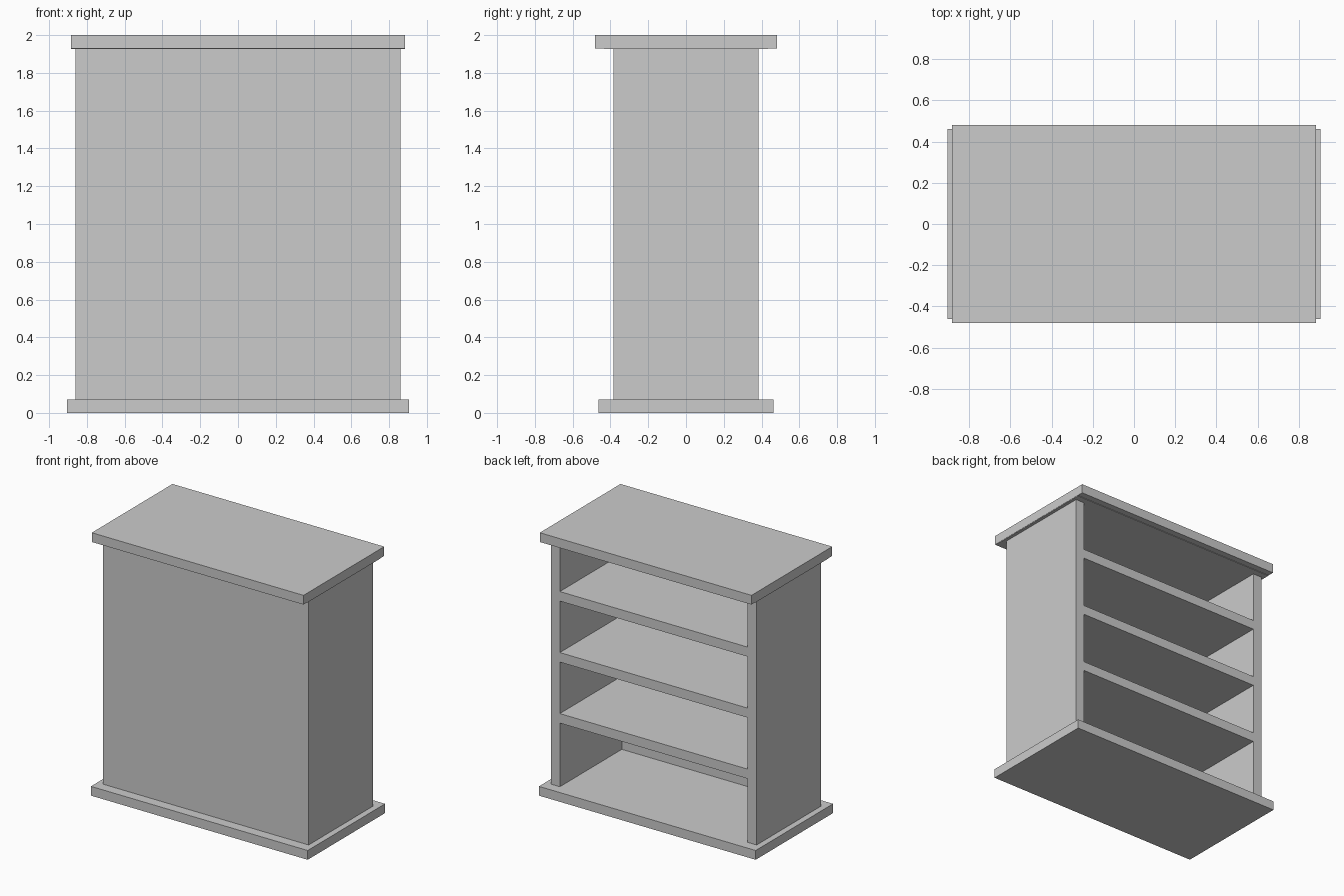
import bpy, bmesh

if "Cube" in bpy.data.objects:
    bpy.data.objects.remove(bpy.data.objects["Cube"])


def prism(name, outline, z0, z1):
    """Extrude a plan outline from z0 up to z1."""
    bm = bmesh.new()
    face = bm.faces.new([bm.verts.new((x, y, z0)) for x, y in outline])
    top = bmesh.ops.extrude_face_region(bm, geom=[face])["geom"]
    verts = [v for v in top if isinstance(v, bmesh.types.BMVert)]
    bmesh.ops.translate(bm, verts=verts, vec=(0, 0, z1 - z0))
    bmesh.ops.recalc_face_normals(bm, faces=bm.faces)
    mesh = bpy.data.meshes.new(name)
    bm.to_mesh(mesh)
    bm.free()
    obj = bpy.data.objects.new(name, mesh)
    bpy.context.collection.objects.link(obj)
    return obj


def slab(name, hx, y0, y1, z0, z1):
    return prism(name, [(-hx, y0), (hx, y0), (hx, y1), (-hx, y1)], z0, z1)


HX, HY = 0.86, 0.385      # carcass half width and half depth
IX, IY = 0.785, -0.355    # inner side faces and inner face of front panel
BASE_TOP, TOP_BOTTOM = 0.07, 1.93

# Plinth and counter top
slab("base", 0.906, -0.462, 0.462, 0, BASE_TOP)
slab("counter_top", 0.885, -0.482, 0.482, TOP_BOTTOM, 2.0)
slab("counter_underlay", 0.883, -0.433, 0.433, TOP_BOTTOM - 0.004, TOP_BOTTOM)

# Front panel and both sides as one U-shaped profile, open at the back
prism("carcass", [(-HX, -HY), (HX, -HY), (HX, HY), (IX, HY),
                  (IX, IY), (-IX, IY), (-IX, HY), (-HX, HY)],
      BASE_TOP, TOP_BOTTOM)

# Three evenly spaced shelves
for i in range(3):
    z = 0.587 + 0.461 * i
    slab(f"shelf_{i + 1}", IX, IY, HY, z - 0.036, z + 0.036)
